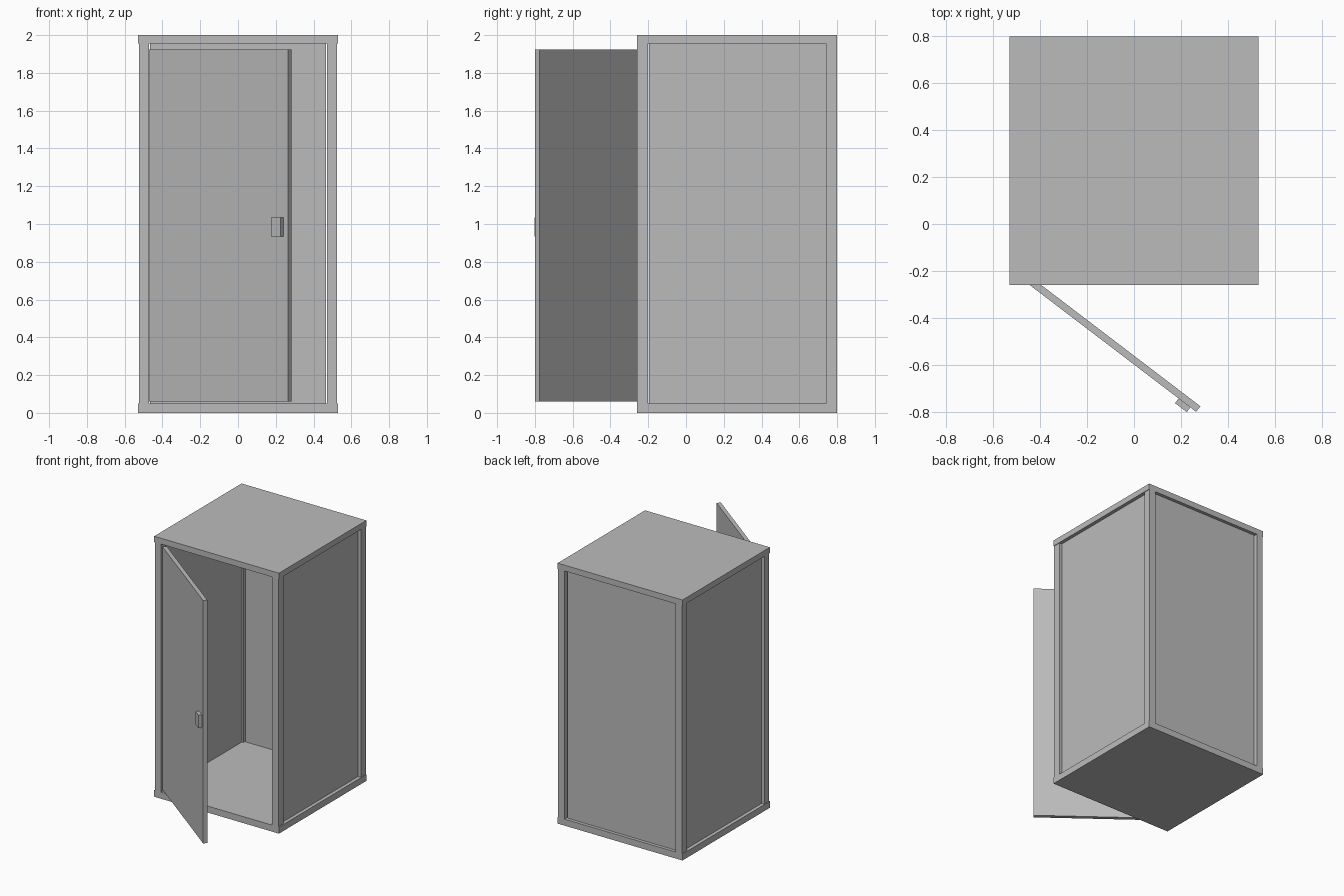
import bpy
from math import radians
from mathutils import Matrix, Vector

cube = bpy.data.objects.get("Cube")
if cube:
    bpy.data.objects.remove(cube, do_unlink=True)

grey = bpy.data.materials.new("light_grey")
grey.use_nodes = True
grey.diffuse_color = (0.5, 0.5, 0.5, 1)
grey.node_tree.nodes["Principled BSDF"].inputs["Base Color"].default_value = (0.5, 0.5, 0.5, 1)


def box(name, low, high, frame=Matrix()):
    """Flat-faced box between two corners, placed in an optional local frame."""
    low, high = Vector(low), Vector(high)
    bpy.ops.mesh.primitive_cube_add(size=1)
    obj = bpy.context.object
    obj.name = name
    obj.data.transform(Matrix.Translation((low + high) / 2) @ Matrix.Diagonal((*(high - low), 1)))
    obj.matrix_world = frame
    obj.data.materials.append(grey)
    return obj


FRONT, BACK = -0.26, 0.80
HALF = 0.53
FLOOR, CEILING = 0.05, 1.955
POST = 0.06

# Floor and roof slabs
box("floor_slab", (-HALF, FRONT, 0), (HALF, BACK, FLOOR))
box("roof_slab", (-HALF, FRONT, CEILING), (HALF, BACK, 2))

# Corner posts and recessed side panels
for side, s in (("left", 1), ("right", -1)):
    x0, x1 = sorted((s * 0.472, s * 0.525))
    box(f"front_post_{side}", (x0, FRONT, FLOOR), (x1, FRONT + POST, CEILING))
    box(f"back_post_{side}", (x0, BACK - POST, FLOOR), (x1, BACK, CEILING))
    x0, x1 = sorted((s * 0.485, s * 0.503))
    box(f"side_panel_{side}", (x0, FRONT + POST + 0.004, FLOOR), (x1, BACK - POST, CEILING))

# Back panel, leaving a narrow gap beside the posts
box("back_panel", (-0.465, 0.757, FLOOR), (0.465, 0.775, CEILING))

# Open door and its handle, built in the hinge's frame
hinge = Matrix.Translation((-0.475, -0.237, 0)) @ Matrix.Rotation(radians(-37.3), 4, "Z")
box("door", (0, 0, 0.06), (0.93, 0.03, 1.925), hinge)
box("door_handle", (0.836, -0.025, 0.935), (0.899, 0, 1.035), hinge)
